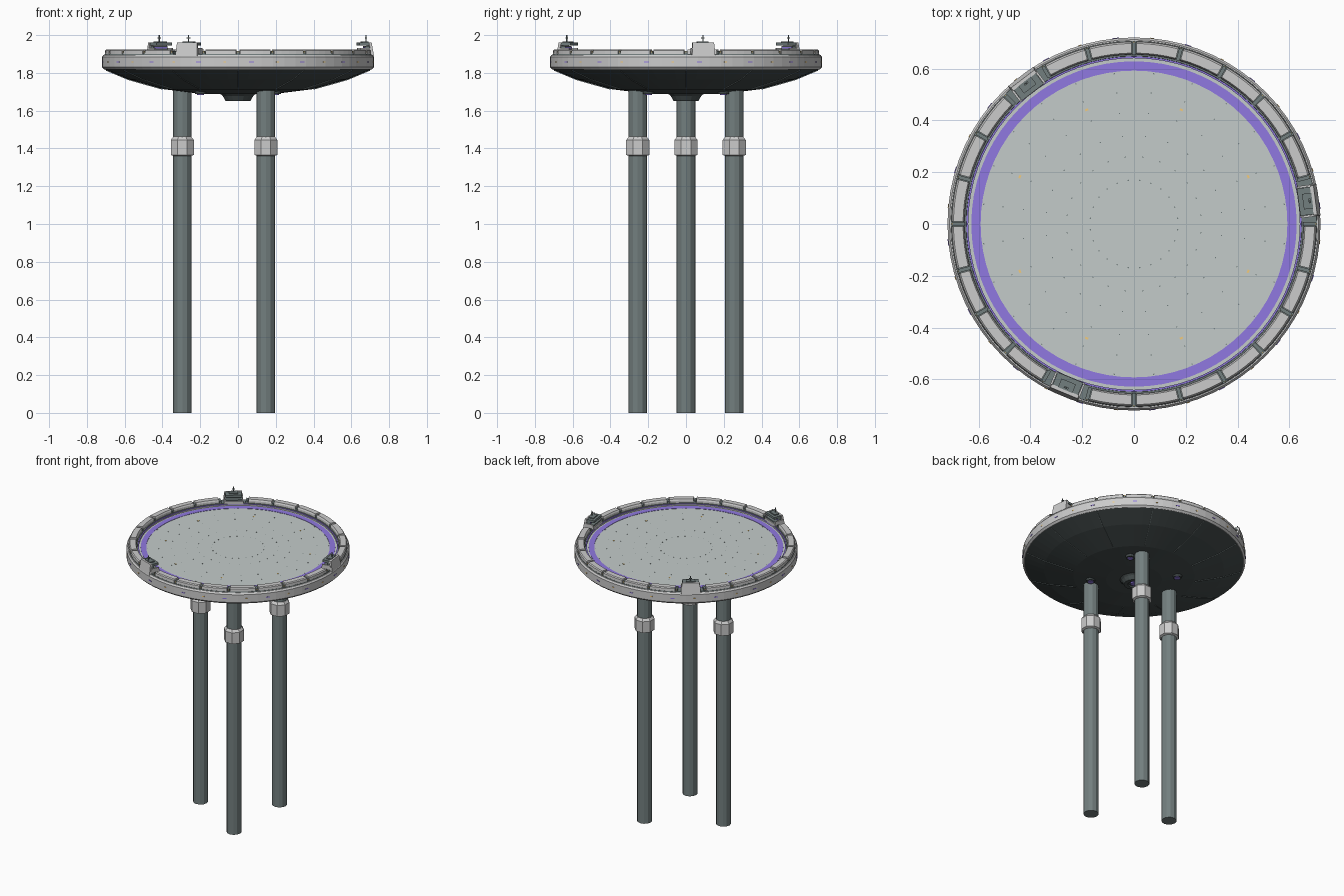
import bpy, bmesh
from math import sin, cos, pi, radians
from mathutils import Matrix, Vector

if "Cube" in bpy.data.objects:
    bpy.data.objects.remove(bpy.data.objects["Cube"])


def material(name, rgb):
    m = bpy.data.materials.new(name)
    m.diffuse_color = (*rgb, 1)
    m.use_nodes = True
    m.node_tree.nodes["Principled BSDF"].inputs["Base Color"].default_value = m.diffuse_color
    return m


LIGHT = material("light_panel", (0.64, 0.65, 0.66))
DECK = material("deck_grey", (0.55, 0.60, 0.59))
STEEL = material("steel", (0.17, 0.21, 0.21))
DARK = material("dark_hull", (0.06, 0.075, 0.075))
PURPLE = material("purple_light", (0.28, 0.19, 0.75))
AMBER = material("amber_light", (0.9, 0.6, 0.2))


def finish(name, bm, mat):
    bmesh.ops.recalc_face_normals(bm, faces=bm.faces[:])
    me = bpy.data.meshes.new(name)
    bm.to_mesh(me)
    bm.free()
    me.materials.append(mat)
    ob = bpy.data.objects.new(name, me)
    bpy.context.collection.objects.link(ob)
    return ob


def add_revolve(bm, profile, n, closed=False, a0=0.0, a1=2 * pi, centre=(0, 0)):
    """Sweep an (r, z) profile about z; partial sweeps of closed profiles are capped."""
    full = abs(a1 - a0 - 2 * pi) < 1e-6
    rings = []
    for i in range(n if full else n + 1):
        a = a0 + (a1 - a0) * i / n
        rings.append([bm.verts.new((centre[0] + r * cos(a), centre[1] + r * sin(a), z))
                      for r, z in profile])
    k = len(profile)
    for i in range(n):
        p, q = rings[i], rings[(i + 1) % len(rings)]
        for j in range(k if closed else k - 1):
            l = (j + 1) % k
            bm.faces.new((p[j], q[j], q[l], p[l]))
    if full and not closed:
        bm.faces.new([r[0] for r in rings])
        bm.faces.new([r[-1] for r in rings])
    elif not full:
        bm.faces.new(rings[0])
        bm.faces.new(rings[-1])


def revolve(name, profile, n, mat, **kw):
    bm = bmesh.new()
    add_revolve(bm, profile, n, **kw)
    return finish(name, bm, mat)


def add_box(bm, size, loc, angle=0.0):
    """Box with its x axis turned to point outwards at the given angle."""
    mtx = (Matrix.Rotation(angle, 4, 'Z') @ Matrix.Translation(loc)
           @ Matrix.Diagonal((*size, 1)))
    bmesh.ops.create_cube(bm, size=1, matrix=mtx)


# Dish: dark underside, light rim band, deck
revolve("dish_underside", [(0.18, 1.687), (0.39, 1.713), (0.58, 1.766), (0.705, 1.818), (0.705, 1.83)],
        72, DARK)
revolve("rim_band", [(0.64, 1.82), (0.708, 1.818), (0.72, 1.83), (0.72, 1.885), (0.712, 1.896),
                     (0.64, 1.896)], 72, LIGHT, closed=True)
revolve("deck", [(0.64, 1.85), (0.64, 1.888)], 72, DECK)
revolve("deck_light_ring", [(0.592, 1.886), (0.628, 1.886), (0.628, 1.890), (0.592, 1.890)],
        72, PURPLE, closed=True)
revolve("parapet_base", [(0.646, 1.89), (0.708, 1.89), (0.706, 1.901), (0.648, 1.901)],
        72, STEEL, closed=True)
revolve("inner_glow_strip", [(0.64, 1.892), (0.647, 1.892), (0.647, 1.898), (0.64, 1.898)],
        72, PURPLE, closed=True)

# Central hub below the dish
revolve("hub", [(0.095, 1.69), (0.08, 1.677), (0.066, 1.652), (0.04, 1.652), (0.036, 1.662)], 16, DARK)
revolve("hub_light", [(0.025, 1.665), (0.022, 1.654)], 16, PURPLE)

# Ribs following the underside
bm = bmesh.new()
for i in range(12):
    a = i * pi / 6
    w = 0.003
    add_revolve(bm, [(0.40, 1.711), (0.58, 1.762), (0.70, 1.812), (0.70, 1.82), (0.58, 1.77), (0.40, 1.72)],
                1, closed=True, a0=a - w, a1=a + w)
finish("underside_ribs", bm, STEEL)

# Four downlights under the dish
housing, lens = bmesh.new(), bmesh.new()
for i in range(4):
    a = pi / 4 + i * pi / 2
    c = (0.28 * cos(a), 0.28 * sin(a))
    add_revolve(housing, [(0.032, 1.71), (0.028, 1.687)], 12, centre=c)
    add_revolve(lens, [(0.02, 1.69), (0.018, 1.684)], 12, centre=c)
finish("downlight_housings", housing, DARK)
finish("downlight_lenses", lens, PURPLE)

# Three support columns with faceted collars
for i in range(3):
    a = pi / 3 + i * 2 * pi / 3
    c = (0.295 * cos(a), 0.295 * sin(a))
    revolve(f"column_{i + 1}", [(0.049, 0), (0.049, 1.72)], 12, STEEL, centre=c)
    revolve(f"collar_{i + 1}", [(0.05, 1.36), (0.066, 1.366), (0.066, 1.445), (0.052, 1.462)],
            8, LIGHT, centre=c, a0=pi / 8, a1=pi / 8 + 2 * pi)

# Parapet: 24 bays, three of them taken by booths, posts and lamps between
BOOTHS = (0, 8, 16)
blocks, posts, lamps = bmesh.new(), bmesh.new(), bmesh.new()
bay, gap = radians(15), 0.014
for i in range(24):
    a = i * bay
    add_box(posts, (0.048, 0.014, 0.02), (0.677, 0, 1.905), a)
    add_box(lamps, (0.004, 0.006, 0.005), (0.702, 0, 1.91), a)
    if i not in BOOTHS:
        add_revolve(blocks, [(0.654, 1.898), (0.705, 1.898), (0.703, 1.919), (0.697, 1.925),
                             (0.660, 1.925), (0.655, 1.915)], 4, closed=True,
                    a0=a + gap, a1=a + bay - gap)
finish("parapet_blocks", blocks, LIGHT)
finish("parapet_posts", posts, STEEL)
finish("parapet_lamps", lamps, AMBER)

# Lookout booths: light shell open to the deck, dark console, roof and antenna
for n, i in enumerate(BOOTHS, 1):
    a = (i + 0.5) * bay
    shell, inside, glow = bmesh.new(), bmesh.new(), bmesh.new()
    add_box(shell, (0.014, 0.124, 0.072), (0.711, 0, 1.926), a)
    for s in (-1, 1):
        add_box(shell, (0.062, 0.008, 0.04), (0.675, s * 0.058, 1.912), a)
    add_box(shell, (0.008, 0.124, 0.026), (0.644, 0, 1.903), a)
    # slope the outer wall inwards at the top
    out = Vector((cos(a), sin(a), 0))
    side = Vector((-sin(a), cos(a), 0))
    for v in shell.verts:
        if v.co.z > 1.94:
            v.co -= out * 0.012 + side * (v.co.dot(side) * 0.08)
    add_box(inside, (0.06, 0.11, 0.034), (0.676, 0, 1.908), a)
    add_box(inside, (0.03, 0.095, 0.02), (0.69, 0, 1.933), a)
    add_box(inside, (0.062, 0.106, 0.016), (0.672, 0, 1.952), a)
    add_box(inside, (0.036, 0.06, 0.008), (0.676, 0, 1.963), a)
    add_box(inside, (0.005, 0.005, 0.04), (0.684, 0, 1.98), a)
    add_box(inside, (0.008, 0.018, 0.004), (0.684, 0, 1.985), a)
    add_box(glow, (0.004, 0.085, 0.008), (0.674, 0, 1.934), a)
    finish(f"booth_shell_{n}", shell, LIGHT)
    finish(f"booth_interior_{n}", inside, STEEL)
    finish(f"booth_window_{n}", glow, PURPLE)

# Marker lights around the rim, alternating colours
purple, amber = bmesh.new(), bmesh.new()
for i in range(32):
    long = i % 2 == 0
    add_box(purple if long else amber, (0.006, 0.026 if long else 0.014, 0.006),
            (0.719, 0, 1.857), (i + 0.5) * pi / 16)
finish("rim_lights_purple", purple, PURPLE)
finish("rim_lights_amber", amber, AMBER)

# Deck studs in concentric rings and eight amber deck lights
studs, lights = bmesh.new(), bmesh.new()
for r in (0.17, 0.26, 0.34, 0.43, 0.51, 0.585):
    for i in range(24):
        add_box(studs, (0.004, 0.005, 0.002), (r, 0, 1.888), (i + 0.5) * bay)
for i in range(8):
    add_box(lights, (0.008, 0.012, 0.004), (0.477, 0, 1.888), (i + 0.5) * pi / 4)
finish("deck_studs", studs, STEEL)
finish("deck_lights", lights, AMBER)
